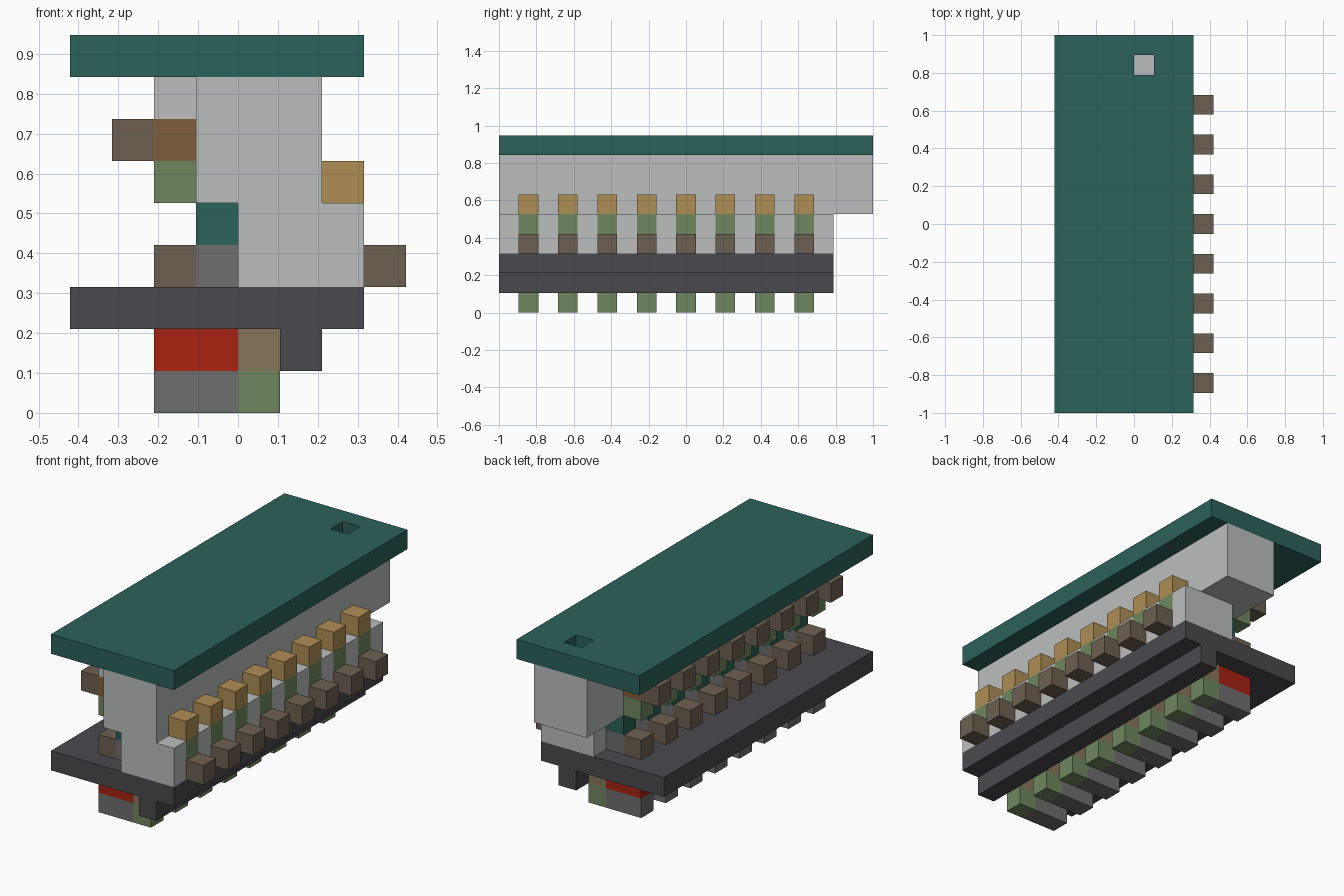
import bpy
import bmesh
from mathutils import Matrix, Vector

U = 2 / 19                              # one grid step of the model
STATIONS = [-8 + 2 * k for k in range(8)]  # centres of the repeated mechanism

if "Cube" in bpy.data.objects:
    bpy.data.objects.remove(bpy.data.objects["Cube"], do_unlink=True)


def material(name, hexcode):
    srgb = [int(hexcode[i:i + 2], 16) / 255 for i in (0, 2, 4)]
    rgba = [c / 12.92 if c < 0.04045 else ((c + 0.055) / 1.055) ** 2.4 for c in srgb] + [1]
    mat = bpy.data.materials.new(name)
    mat.use_nodes = True
    mat.diffuse_color = rgba
    mat.node_tree.nodes["Principled BSDF"].inputs["Base Color"].default_value = rgba
    return mat


teal = material("teal", "2C625B")
light_grey = material("light grey", "BBBFBE")
mid_grey = material("mid grey", "6E6E6E")
charcoal = material("charcoal", "4A494E")
red = material("red", "A82210")
green = material("green", "6F875F")
gold = material("gold", "AF8E55")
brown = material("brown", "6D6051")
copper = material("copper brown", "805E3F")
tan = material("tan", "877559")


def boxes(name, mat, x, z, spans):
    """One object made of boxes sharing an x and z range, one per y span."""
    bm = bmesh.new()
    for y in spans:
        lo, hi = (Vector(c) * U for c in zip(x, y, z))
        place = Matrix.Translation((lo + hi) / 2) @ Matrix.Diagonal((*(hi - lo), 1))
        bmesh.ops.create_cube(bm, size=1, matrix=place)
    mesh = bpy.data.meshes.new(name)
    bm.to_mesh(mesh)
    bm.free()
    if mat:
        mesh.materials.append(mat)
    obj = bpy.data.objects.new(name, mesh)
    bpy.context.collection.objects.link(obj)
    return obj


def row(name, mat, x, z):
    return boxes(name, mat, x, z, [(c - 0.5, c + 0.5) for c in STATIONS])


def cut(target, cutter):
    cutter.hide_render = True
    mod = target.modifiers.new("cut", "BOOLEAN")
    mod.operation = "DIFFERENCE"
    mod.solver = "EXACT"
    mod.object = cutter
    bpy.context.view_layer.objects.active = target
    bpy.ops.object.modifier_apply(modifier=mod.name)
    bpy.data.objects.remove(cutter, do_unlink=True)


FULL = [(-9.5, 9.5)]
SHORT = [(-9.5, 7.5)]

# Roof slab with a square hole
roof = boxes("roof_slab", teal, (-4, 3), (8, 9), FULL)
cut(roof, boxes("roof_hole_cutter", None, (0, 1), (7.5, 9.5), [(7.5, 8.5)]))

# Stepped wall, notched along its lower ledge
boxes("upper_wall", light_grey, (-1, 2), (5, 8), FULL)
lower = boxes("lower_wall", light_grey, (0, 3), (3, 5), SHORT)
cut(lower, row("notch_cutter", None, (2, 3.5), (4, 5.5)))

# Base plate and its rib
boxes("base_plate", charcoal, (-4, 3), (2, 3), SHORT)
boxes("base_rib", charcoal, (1, 2), (1, 2), SHORT)

# Repeated blocks: name, material, x range, z range
ROWS = [
    ("ledge_block", gold, (2, 3), (5, 6)),
    ("ledge_insert", green, (2, 3), (4, 5)),
    ("outer_peg", brown, (3, 4), (3, 4)),
    ("upper_bracket", light_grey, (-2, -1), (7, 8)),
    ("upper_joint", copper, (-2, -1), (6, 7)),
    ("upper_peg", brown, (-3, -2), (6, 7)),
    ("hanging_block", green, (-2, -1), (5, 6)),
    ("inner_link", teal, (-1, 0), (4, 5)),
    ("inner_foot", mid_grey, (-1, 0), (3, 4)),
    ("inner_peg", brown, (-2, -1), (3, 4)),
    ("under_bar", red, (-2, 0), (1, 2)),
    ("under_joint", tan, (0, 1), (1, 2)),
    ("bottom_bar", mid_grey, (-2, 0), (0, 1)),
    ("bottom_block", green, (0, 1), (0, 1)),
]
for entry in ROWS:
    row(*entry)
